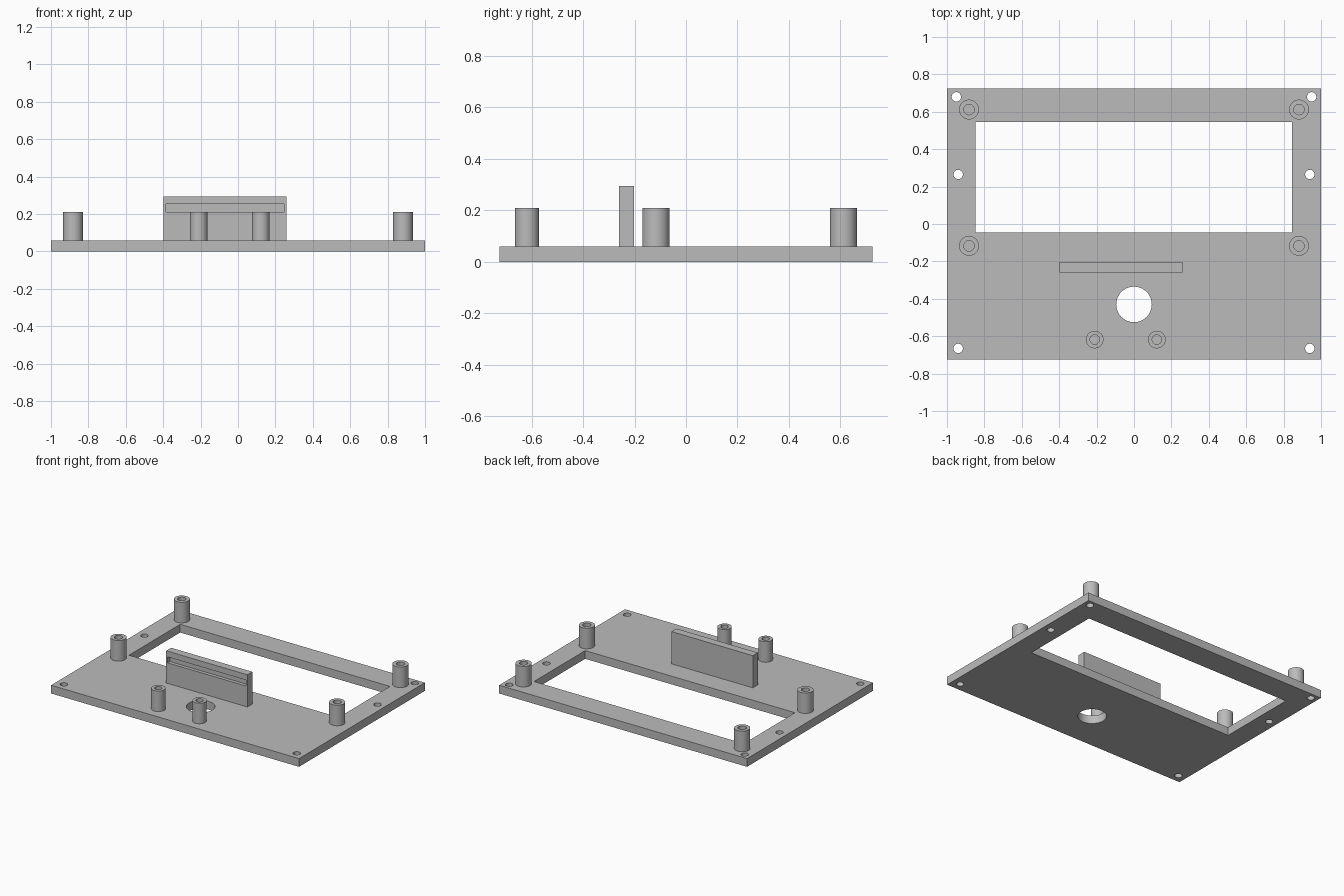
import bpy, bmesh, math
from mathutils import Matrix

default = bpy.data.objects.get("Cube")
if default:
    bpy.data.objects.remove(default, do_unlink=True)

GREY = (0.5, 0.5, 0.5, 1.0)
mat = bpy.data.materials.new("plain grey")
mat.use_nodes = True
mat.diffuse_color = GREY
mat.node_tree.nodes["Principled BSDF"].inputs["Base Color"].default_value = GREY

PLATE_TOP = 0.06
POST_TOP = 0.21


def add_box(bm, x, y, z):
    """Box from (min, max) pairs."""
    size = Matrix.Diagonal((x[1] - x[0], y[1] - y[0], z[1] - z[0], 1))
    centre = Matrix.Translation((sum(x) / 2, sum(y) / 2, sum(z) / 2))
    bmesh.ops.create_cube(bm, size=1, matrix=centre @ size)


def add_cylinder(bm, x, y, radius, z):
    bmesh.ops.create_cone(bm, cap_ends=True, segments=48, radius1=radius, radius2=radius,
                          depth=z[1] - z[0], matrix=Matrix.Translation((x, y, sum(z) / 2)))


def make_object(name, bm):
    mesh = bpy.data.meshes.new(name)
    bm.to_mesh(mesh)
    bm.free()
    mesh.materials.append(mat)
    obj = bpy.data.objects.new(name, mesh)
    bpy.context.collection.objects.link(obj)
    return obj


def activate(obj):
    bpy.ops.object.select_all(action='DESELECT')
    obj.select_set(True)
    bpy.context.view_layer.objects.active = obj


def cut(obj, cutter_bm):
    """Subtract the cutter shape and throw the cutter away."""
    cutter = make_object("cutter", cutter_bm)
    cutter.hide_render = True
    mod = obj.modifiers.new("cut", 'BOOLEAN')
    mod.operation = 'DIFFERENCE'
    mod.solver = 'EXACT'
    mod.object = cutter
    activate(obj)
    bpy.ops.object.modifier_apply(modifier=mod.name)
    bpy.data.objects.remove(cutter, do_unlink=True)


def smooth(obj):
    activate(obj)
    bpy.ops.object.shade_smooth_by_angle(angle=math.radians(30))


# Base plate with display window, round opening and screw holes
bm = bmesh.new()
add_box(bm, (-1, 1), (-0.725, 0.725), (0, PLATE_TOP))
plate = make_object("base_plate", bm)

through = (-0.1, 0.2)
bm = bmesh.new()
add_box(bm, (-0.848, 0.845), (-0.045, 0.545), through)
add_cylinder(bm, 0, -0.43, 0.095, through)
for x, y in ((0.95, 0.68), (0.94, 0.265), (0.94, -0.665)):
    for side in (-1, 1):
        add_cylinder(bm, side * x, y, 0.025, through)
cut(plate, bm)
smooth(plate)


# Hollow mounting posts
def make_post(name, x, y, outer, inner):
    bm = bmesh.new()
    add_cylinder(bm, x, y, outer, (PLATE_TOP, POST_TOP))
    post = make_object(name, bm)
    bm = bmesh.new()
    add_cylinder(bm, x, y, inner, (PLATE_TOP + 0.005, POST_TOP + 0.1))
    cut(post, bm)
    smooth(post)


for side, label in ((-1, "right"), (1, "left")):
    make_post("back_post_" + label, side * 0.882, 0.612, 0.053, 0.028)
    make_post("middle_post_" + label, side * 0.882, -0.117, 0.053, 0.028)
make_post("front_post_right", -0.21, -0.618, 0.047, 0.025)
make_post("front_post_left", 0.122, -0.618, 0.047, 0.025)

# Upright holder with a long slot in its front face
bm = bmesh.new()
add_box(bm, (-0.397, 0.258), (-0.26, -0.203), (PLATE_TOP, 0.295))
holder = make_object("slotted_holder", bm)
bm = bmesh.new()
add_box(bm, (-0.385, 0.247), (-0.4, -0.235), (0.21, 0.253))
cut(holder, bm)
